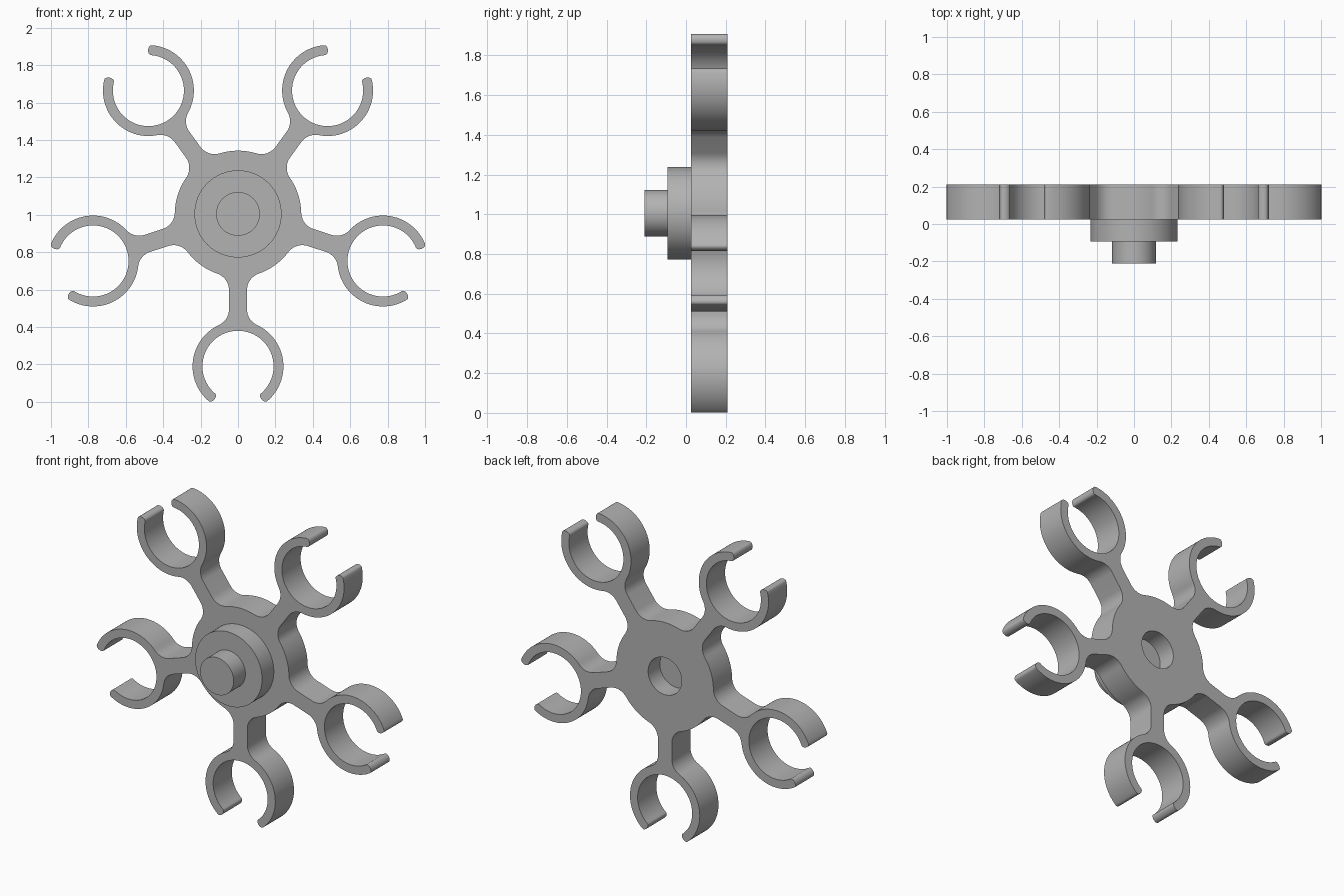
import bpy, bmesh, math
from mathutils import Vector, Matrix

if "Cube" in bpy.data.objects:
    bpy.data.objects.remove(bpy.data.objects["Cube"])

CZ = 1.005                    # height of the hub centre
FRONT, BACK = 0.024, 0.21     # plate faces along y
HUB_R, ARM_W, FILLET = 0.338, 0.048, 0.094
RING_D, RING_OUT, RING_IN = 0.815, 0.243, 0.19
GAP = math.radians(40)        # half opening of each clip

grey = bpy.data.materials.new("plain_grey")
grey.diffuse_color = (0.45, 0.45, 0.45, 1)
grey.use_nodes = True
grey.node_tree.nodes["Principled BSDF"].inputs["Base Color"].default_value = grey.diffuse_color


def arc(cx, cy, r, a0, a1, n):
    return [Vector((cx + r * math.cos(a0 + (a1 - a0) * i / n),
                    cy + r * math.sin(a0 + (a1 - a0) * i / n))) for i in range(n + 1)]


def finish(name, bm):
    bmesh.ops.remove_doubles(bm, verts=bm.verts, dist=1e-5)
    bmesh.ops.recalc_face_normals(bm, faces=bm.faces)
    mesh = bpy.data.meshes.new(name)
    bm.to_mesh(mesh)
    bm.free()
    mesh.materials.append(grey)
    obj = bpy.data.objects.new(name, mesh)
    bpy.context.collection.objects.link(obj)
    return obj


def smooth(obj):
    bpy.ops.object.select_all(action='DESELECT')
    obj.select_set(True)
    bpy.context.view_layer.objects.active = obj
    bpy.ops.object.shade_smooth_by_angle(angle=math.radians(30))


def half_arm():
    """Right half of an arm pointing along +y, from hub to the inside of its clip."""
    fx = ARM_W + FILLET
    hub_y = math.sqrt((HUB_R + FILLET) ** 2 - fx ** 2)
    ring_y = RING_D - math.sqrt((RING_OUT + FILLET) ** 2 - fx ** 2)
    hub_a = math.atan2(hub_y, fx)
    ring_a = math.atan2(ring_y - RING_D, fx)
    tip_a = math.pi / 2 - GAP
    pts = arc(0, 0, HUB_R, math.radians(54), hub_a, 8)
    # fillet from hub to arm, then from arm to clip
    pts += arc(fx, hub_y, FILLET, hub_a - math.pi, -math.pi, 12)
    pts += arc(fx, ring_y, FILLET, math.pi, ring_a + math.pi, 12)
    # outside of clip, rounded tip, inside of clip
    pts += arc(0, RING_D, RING_OUT, ring_a, tip_a, 32)
    radial = Vector((math.cos(tip_a), math.sin(tip_a)))
    along = Vector((-radial.y, radial.x))
    mid = Vector((0, RING_D)) + radial * (RING_OUT + RING_IN) / 2
    for i in range(1, 10):
        a = math.pi * i / 10
        pts.append(mid + radial * 0.0265 * math.cos(a) + along * 0.017 * math.sin(a))
    pts += arc(0, RING_D, RING_IN, tip_a, -math.pi / 2, 48)
    return pts


# Plate with five clip arms
half = half_arm()
arm = half + [Vector((-p.x, p.y)) for p in reversed(half)]
outline = []
for k in range(5):
    rot = Matrix.Rotation(math.radians(180 + 72 * k), 2)
    for p in arm:
        q = rot @ p
        if not outline or (q - outline[-1]).length > 1e-4:
            outline.append(q)
if (outline[0] - outline[-1]).length < 1e-4:
    outline.pop()
bm = bmesh.new()
face = bm.faces.new([bm.verts.new((p.x, FRONT, p.y + CZ)) for p in outline])
ext = bmesh.ops.extrude_face_region(bm, geom=[face], use_keep_orig=True)
bmesh.ops.translate(bm, vec=(0, BACK - FRONT, 0),
                    verts=[v for v in ext["geom"] if isinstance(v, bmesh.types.BMVert)])
plate = finish("clip_plate", bm)


def lathe(name, profile, n=64):
    """Spin (radius, y) points about the hub axis."""
    bm = bmesh.new()
    vs = [bm.verts.new((r, y, CZ)) for r, y in profile]
    edges = [bm.edges.new(pair) for pair in zip(vs, vs[1:])]
    bmesh.ops.spin(bm, geom=vs + edges, cent=(0, 0, CZ), axis=(0, 1, 0),
                   angle=2 * math.pi, steps=n, use_merge=False)
    return finish(name, bm)


# Blind socket in the back of the hub
cutter = lathe("socket_cutter", [(0, BACK - 0.117), (0.117, BACK - 0.117),
                                 (0.117, BACK + 0.05), (0, BACK + 0.05)])
cutter.hide_render = True
cut = plate.modifiers.new("socket", 'BOOLEAN')
cut.operation = 'DIFFERENCE'
cut.solver = 'EXACT'
cut.object = cutter
bpy.context.view_layer.objects.active = plate
bpy.ops.object.modifier_apply(modifier=cut.name)
bpy.data.objects.remove(cutter)
smooth(plate)

# Collar and peg on the front
smooth(lathe("collar", [(0.233, FRONT), (0.233, -0.093), (0.117, -0.093)]))
smooth(lathe("peg", [(0.117, -0.093), (0.117, -0.21), (0, -0.21)]))
